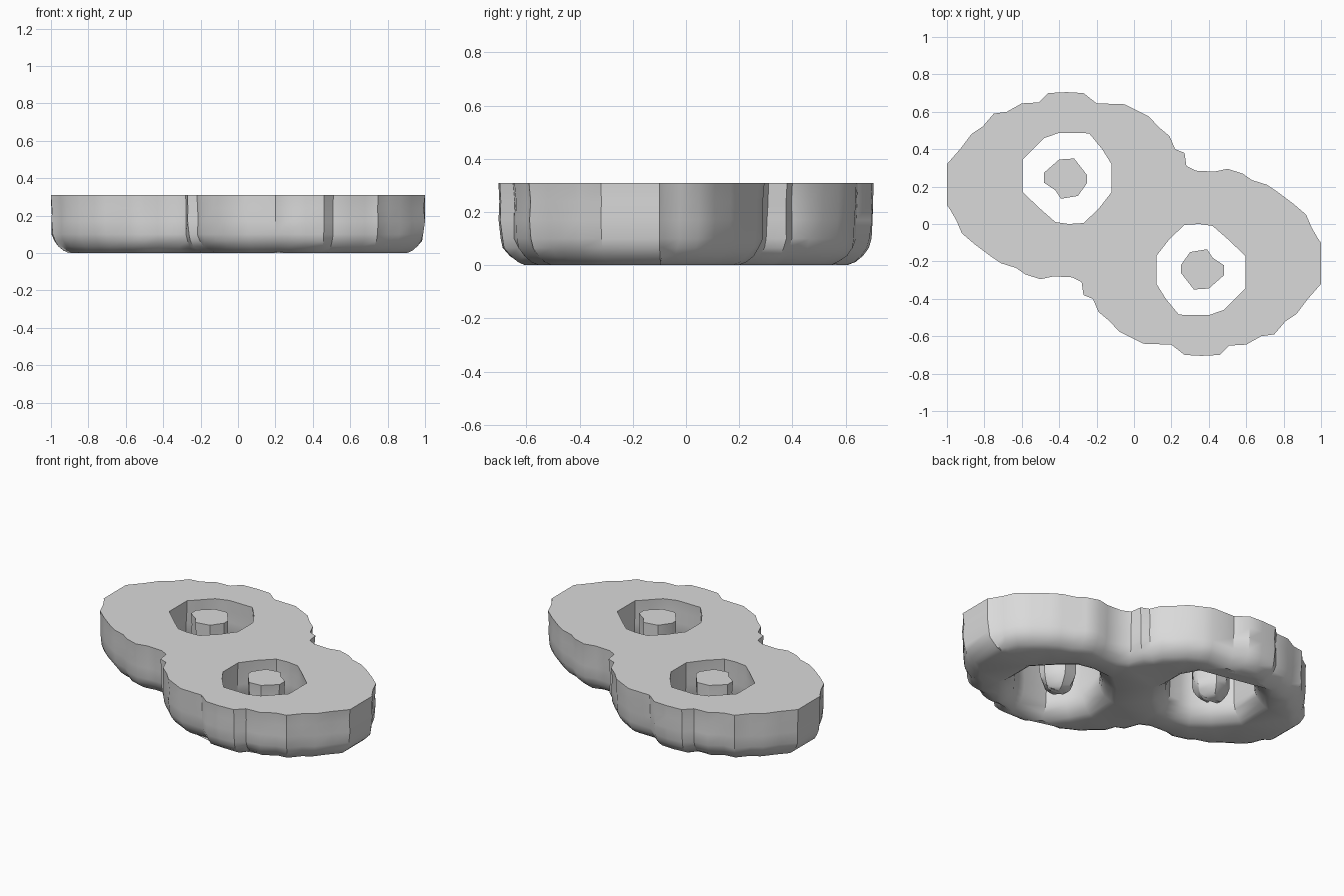
import bpy
import bmesh
import math
import random
from mathutils import Vector

random.seed(4)

cube = bpy.data.objects.get("Cube")
if cube:
    bpy.data.objects.remove(cube, do_unlink=True)

GREY = (0.7, 0.7, 0.7, 1)
grey = bpy.data.materials.new("plain grey")
grey.use_nodes = True
grey.diffuse_color = GREY
grey.node_tree.nodes["Principled BSDF"].inputs["Base Color"].default_value = GREY

# Side profile: height and how far the wall has curled into the solid
PROFILE = [(.31, 0), (.24, 0), (.17, 0), (.1, .003), (.065, .015),
           (.035, .037), (.012, .067), (0, .1)]

# Half of the lumpy plate edge, clockwise; the rest is its half turn
HALF_EDGE = [(-1, .32), (-.93, .4), (-.87, .48), (-.81, .52), (-.75, .59),
             (-.68, .6), (-.6, .645), (-.51, .65), (-.46, .7), (-.36, .705),
             (-.27, .7), (-.2, .645), (-.05, .64), (0, .615), (.08, .575),
             (.13, .52), (.19, .47), (.22, .4), (.27, .38), (.28, .31),
             (.33, .285), (.43, .28), (.5, .295), (.58, .27), (.63, .235),
             (.71, .21), (.77, .17), (.85, .11), (.92, .05), (.95, -.02),
             (.985, -.08), (1, -.1)]

# Well opening, anticlockwise, and pin, clockwise
WELL = [(-.12, .17), (-.12, .32), (-.17, .4), (-.24, .485), (-.4, .487),
        (-.48, .46), (-.535, .405), (-.595, .345), (-.595, .17), (-.5, .08),
        (-.42, .01), (-.35, 0), (-.27, .005), (-.19, .08)]
PIN = [(-.32, .35), (-.25, .26), (-.25, .22), (-.3, .15), (-.39, .135),
       (-.42, .18), (-.48, .22), (-.48, .275), (-.4, .345)]


def half_turn(points):
    return [(-x, -y) for x, y in points]


def wall(bm, points, reach, curl=1.0):
    """Lumpy wall whose foot curls into the solid on the right of the path."""
    pts = [Vector(p) for p in points]
    n = len(pts)
    rings = []
    for level, (z, inset) in enumerate(PROFILE):
        ring = []
        for i, p in enumerate(pts):
            t = (pts[(i + reach) % n] - pts[i - reach]).normalized()
            inward = Vector((t.y, -t.x))
            lump = random.uniform(0, .008) if 0 < level < len(PROFILE) - 1 else 0
            q = p + inward * (inset * curl + lump)
            ring.append(bm.verts.new((q.x, q.y, z)))
        rings.append(ring)
    for a, b in zip(rings, rings[1:]):
        for i in range(n):
            j = (i + 1) % n
            bm.faces.new((a[i], a[j], b[j], b[i]))
    return rings[0], rings[-1]


def ring_edges(bm, ring):
    return [bm.edges.get((v, ring[i - 1])) for i, v in enumerate(ring)]


def finish(bm, name):
    bmesh.ops.recalc_face_normals(bm, faces=bm.faces[:])
    mesh = bpy.data.meshes.new(name)
    bm.to_mesh(mesh)
    bm.free()
    mesh.materials.append(grey)
    obj = bpy.data.objects.new(name, mesh)
    bpy.context.collection.objects.link(obj)
    bpy.ops.object.select_all(action='DESELECT')
    obj.select_set(True)
    bpy.context.view_layer.objects.active = obj
    bpy.ops.object.shade_smooth_by_angle(angle=math.radians(35))


# Two-lobed plate with an open well in each lobe
bm = bmesh.new()
walls = [wall(bm, HALF_EDGE + half_turn(HALF_EDGE), 2),
         wall(bm, WELL, 1), wall(bm, half_turn(WELL), 1)]
for side, up in ((0, 1), (1, -1)):
    edges = [e for w in walls for e in ring_edges(bm, w[side])]
    bmesh.ops.triangle_fill(bm, use_beauty=True, edges=edges, normal=(0, 0, up))
finish(bm, "two_lobed_plate")

# Free-standing pins with rounded feet
for name, outline in (("right_pin", PIN), ("left_pin", half_turn(PIN))):
    bm = bmesh.new()
    for ring in wall(bm, outline, 1, .75):
        bm.faces.new(ring)
    finish(bm, name)
